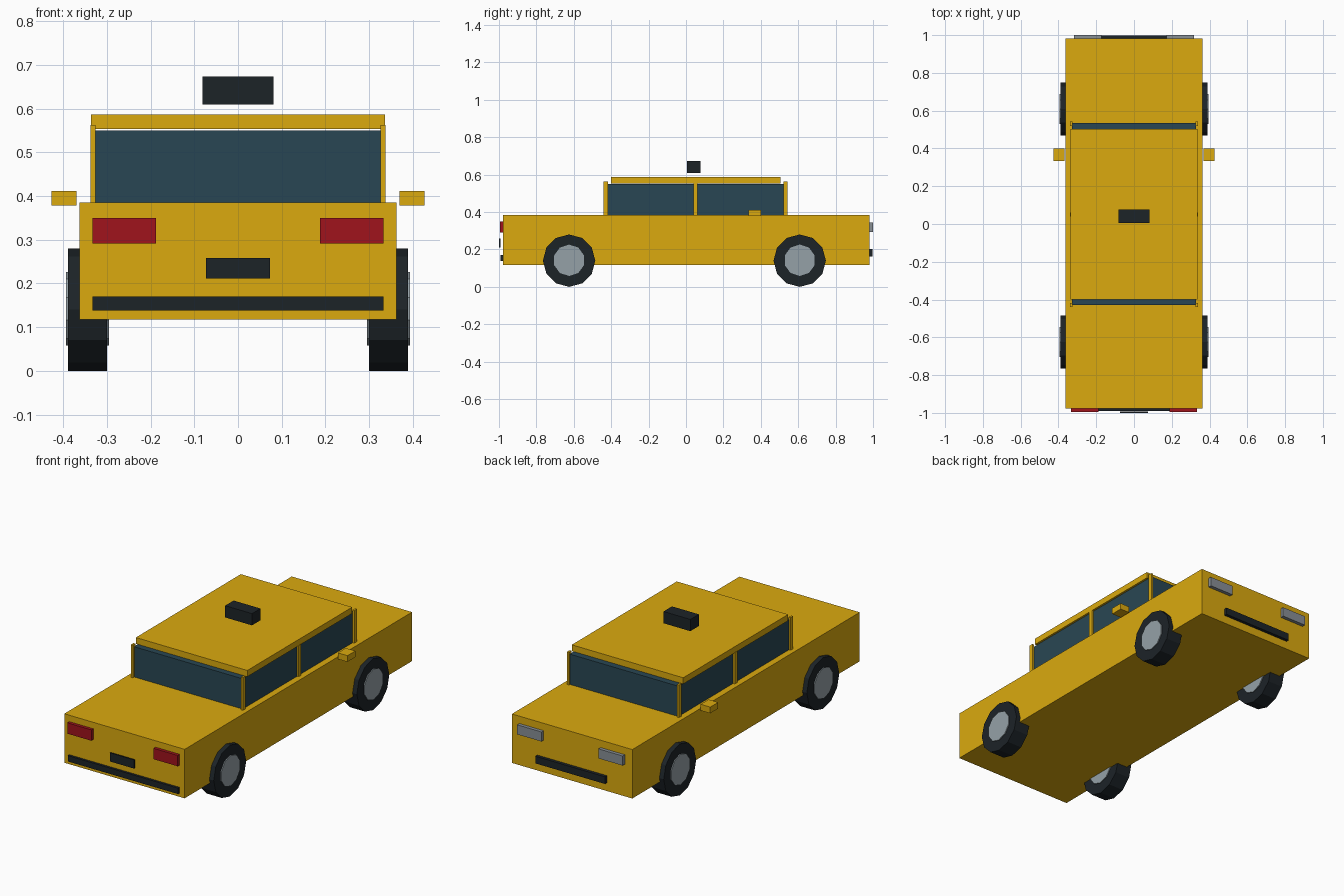
import bpy, bmesh
from math import pi
from mathutils import Matrix

if "Cube" in bpy.data.objects:
    bpy.data.objects.remove(bpy.data.objects["Cube"])


def material(name, rgb):
    m = bpy.data.materials.new(name)
    # sRGB 0-255 to linear
    m.diffuse_color = [(c / 255) ** 2.2 for c in rgb] + [1]
    m.use_nodes = True
    m.node_tree.nodes["Principled BSDF"].inputs["Base Color"].default_value = m.diffuse_color
    return m


YELLOW = material("yellow_paint", (218, 168, 22))
GLASS = material("dark_glass", (45, 72, 84))
BLACK = material("black_rubber", (34, 40, 44))
SILVER = material("silver", (148, 160, 166))
LAMP = material("lamp_grey", (135, 142, 148))
RED = material("red_lamp", (158, 26, 34))


def finish(name, bm, mat):
    mesh = bpy.data.meshes.new(name)
    bm.to_mesh(mesh)
    bm.free()
    mesh.materials.append(mat)
    ob = bpy.data.objects.new(name, mesh)
    bpy.context.collection.objects.link(ob)
    return ob


def box(name, xs, ys, zs, mat, mirror=False):
    """Box between the given limits, optionally mirrored across x = 0."""
    bm = bmesh.new()
    lims = (xs, ys, zs)
    bmesh.ops.create_cube(
        bm, size=1,
        matrix=Matrix.Translation([(a + b) / 2 for a, b in lims])
        @ Matrix.Diagonal([b - a for a, b in lims] + [1]))
    ob = finish(name, bm, mat)
    if mirror:
        ob.modifiers.new("mirror", "MIRROR").use_mirror_merge = False
    return ob


def disc(name, radius, sides, xs, y, z, mat, turn):
    """Cylinder lying along x, mirrored to the other side."""
    bm = bmesh.new()
    bmesh.ops.create_cone(
        bm, cap_ends=True, segments=sides, radius1=radius, radius2=radius,
        depth=xs[1] - xs[0],
        matrix=Matrix.Translation(((xs[0] + xs[1]) / 2, y, z))
        @ Matrix.Rotation(pi / 2, 4, 'Y') @ Matrix.Rotation(turn, 4, 'Z'))
    ob = finish(name, bm, mat)
    ob.modifiers.new("mirror", "MIRROR").use_mirror_merge = False
    return ob


# Body, cabin and roof
box("body", (-.363, .363), (-.978, .981), (.118, .385), YELLOW)
box("cabin_glass", (-.328, .328), (-.428, .534), (.38, .55), GLASS)
box("roof", (-.336, .336), (-.40, .504), (.553, .587), YELLOW)

# Pillars at the corners and between the doors
for name, ys, top in (("front_pillar", (-.44, -.418), .563),
                      ("middle_pillar", (.04, .062), .555),
                      ("rear_pillar", (.52, .543), .563)):
    box(name, (.326, .338), ys, (.38, top), YELLOW, True)

# Side mirrors and roof sign
box("side_mirror", (.369, .427), (.333, .401), (.378, .412), YELLOW, True)
box("roof_sign", (-.081, .081), (.005, .078), (.61, .674), BLACK)

# Details on the -y end
box("red_lamp", (.188, .333), (-.995, -.97), (.291, .35), RED, True)
box("bumper_strip", (-.333, .333), (-.991, -.97), (.138, .17), BLACK)
box("plate", (-.073, .073), (-1, -.993), (.211, .258), BLACK)

# Details on the +y end
box("grey_lamp", (.172, .318), (.97, 1), (.293, .345), LAMP, True)
box("grille", (-.21, .21), (.97, .998), (.163, .202), BLACK)

# Wheels
for end, y in (("front", -.625), ("rear", .608)):
    disc(end + "_tyre", .14, 12, (.30, .389), y, .14, BLACK, 0)
    disc(end + "_hub", .084, 10, (.295, .394), y, .142, SILVER, pi / 2)
